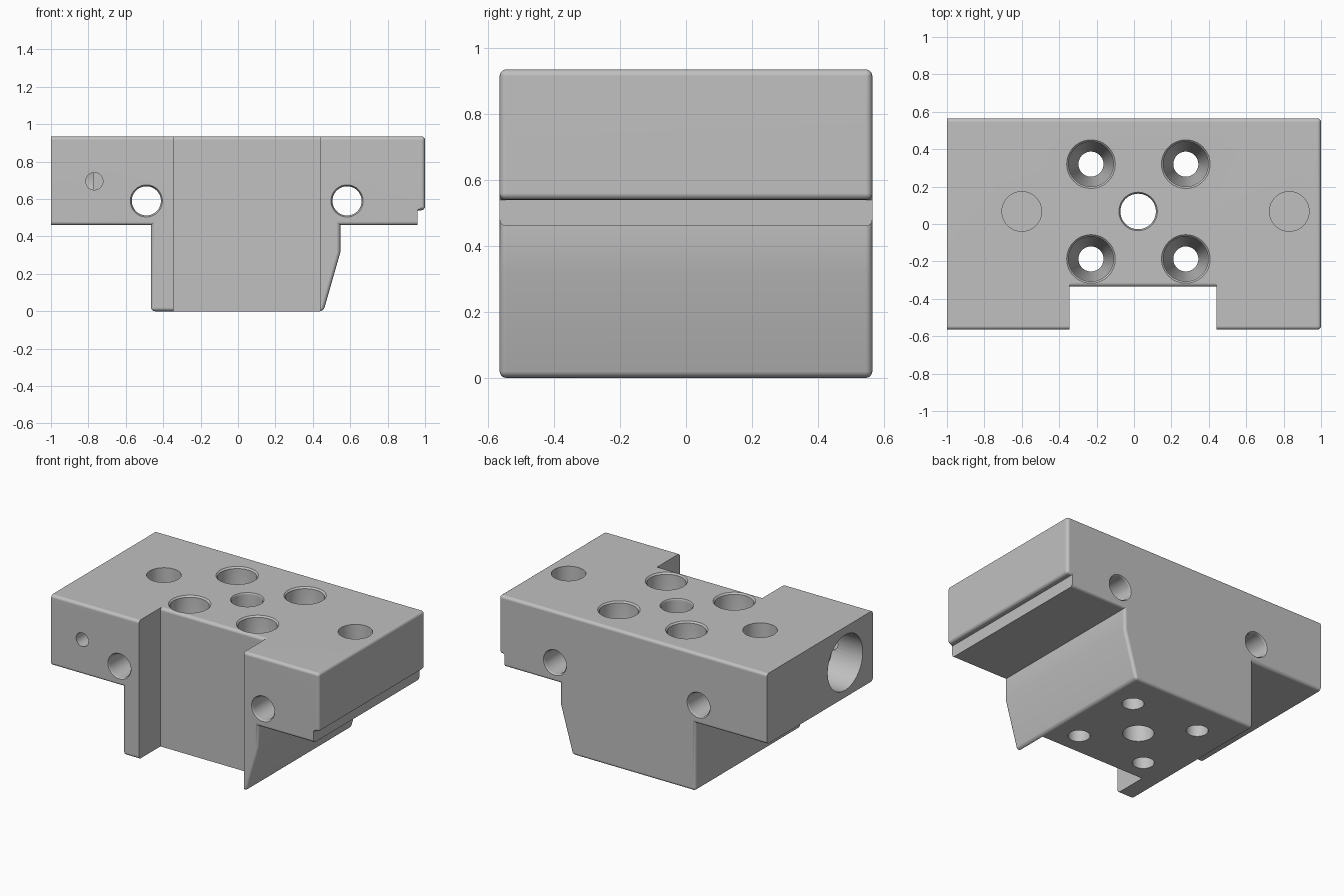
import bpy, bmesh, math
from mathutils import Vector

cube = bpy.data.objects.get("Cube")
if cube:
    bpy.data.objects.remove(cube, do_unlink=True)

HALF_Y = 0.565
TOP = 0.935
ROUND = 0.02

steel = bpy.data.materials.new("steel grey")
steel.use_nodes = True
grey = (0.53, 0.53, 0.53, 1)
steel.diffuse_color = grey
steel.node_tree.nodes["Principled BSDF"].inputs["Base Color"].default_value = grey


def make_object(name, bm):
    bmesh.ops.recalc_face_normals(bm, faces=bm.faces)
    mesh = bpy.data.meshes.new(name)
    bm.to_mesh(mesh)
    bm.free()
    mesh.materials.append(steel)
    obj = bpy.data.objects.new(name, mesh)
    bpy.context.collection.objects.link(obj)
    return obj


def prism(points, shift):
    """Extrude a closed outline along a vector."""
    bm = bmesh.new()
    face = bm.faces.new([bm.verts.new(p) for p in points])
    out = bmesh.ops.extrude_face_region(bm, geom=[face], use_keep_orig=True)
    verts = [g for g in out["geom"] if isinstance(g, bmesh.types.BMVert)]
    bmesh.ops.translate(bm, verts=verts, vec=shift)
    return bm


def bore(start, direction, rings):
    """Turned cutter: rings are (radius, depth) along the direction."""
    bm = bmesh.new()
    turn = Vector(direction).to_track_quat('Z', 'Y')
    n = 48
    loops = []
    for r, d in rings:
        loop = []
        for i in range(n):
            a = math.tau * i / n
            p = Vector((r * math.cos(a), r * math.sin(a), d))
            loop.append(bm.verts.new(Vector(start) + turn @ p))
        loops.append(loop)
    for a, b in zip(loops, loops[1:]):
        for i in range(n):
            j = (i + 1) % n
            bm.faces.new((a[i], a[j], b[j], b[i]))
    bm.faces.new(loops[0])
    bm.faces.new(loops[-1])
    return make_object("bore_cutter", bm)


def cut(body, cutter):
    cutter.hide_render = True
    mod = body.modifiers.new("cut", 'BOOLEAN')
    mod.operation = 'DIFFERENCE'
    mod.solver = 'EXACT'
    mod.object = cutter
    bpy.ops.object.modifier_apply(modifier=mod.name)
    bpy.data.objects.remove(cutter, do_unlink=True)


# Block outline: wide head, stem with a slanted side, small step on one end
outline = [(-1, 0.46), (-0.465, 0.46), (-0.465, 0), (0.457, 0), (0.547, 0.315),
           (0.547, 0.46), (0.96, 0.46), (0.96, 0.54), (1, 0.54), (1, TOP), (-1, TOP)]
bm = prism([(x, -HALF_Y, z) for x, z in outline], (0, 2 * HALF_Y, 0))

# Round the front and back rims and a few long corners
rounded = []
for e in bm.edges:
    a, b = (v.co for v in e.verts)
    mid = (a + b) / 2
    along_y = abs(a.y - b.y) > 0.1
    if along_y:
        keep = mid.z < 0.01 or mid.x > 0.99
    else:
        keep = mid.x > -0.99 and not (0.95 < mid.x < 0.97)
    if keep:
        rounded.append(e)
bmesh.ops.bevel(bm, geom=rounded, offset=ROUND, segments=4, profile=0.5,
                affect='EDGES', clamp_overlap=True)
body = make_object("mounting_block", bm)
bpy.context.view_layer.objects.active = body
body.select_set(True)

# Front notch with a rounded upper edge
NOTCH_Y = -0.335
notch = [(-0.8, -0.2), (NOTCH_Y, -0.2)]
for i in range(5):
    a = math.radians(90 * i / 4)
    notch.append((NOTCH_Y + ROUND * (1 - math.cos(a)), TOP - ROUND * (1 - math.sin(a))))
notch += [(NOTCH_Y + ROUND, 1.1), (-0.8, 1.1)]
cut(body, make_object("notch_cutter",
                      prism([(-0.345, y, z) for y, z in notch], (0.785, 0, 0))))

# Four screw holes with deep counterbores and conical seats
down = (0, 0, -1)
for x in (-0.23, 0.277):
    for y in (0.32, -0.187):
        cut(body, bore((x, y, TOP), down, [(0.13, -0.05), (0.13, 0), (0.12, 0.01),
                                           (0.12, 0.22), (0.067, 0.31), (0.067, 1.1)]))

# Central through hole
cut(body, bore((0.022, 0.067, TOP), down,
               [(0.103, -0.05), (0.103, 0), (0.095, 0.01), (0.095, 1.1)]))

# Blind pockets in the top
for x in (-0.6, 0.83):
    cut(body, bore((x, 0.067, TOP), down, [(0.106, -0.05), (0.106, 0.2)]))

# Cross holes from front to back, chamfered at both ends
depth = 2 * HALF_Y
for x in (-0.49, 0.583):
    cut(body, bore((x, -HALF_Y, 0.59), (0, 1, 0),
                   [(0.086, -0.05), (0.086, 0), (0.078, 0.01), (0.078, depth - 0.01),
                    (0.086, depth), (0.086, depth + 0.05)]))

# Large side pocket and the small hole leading into it
cut(body, bore((-1, -0.27, 0.695), (1, 0, 0), [(0.187, -0.05), (0.187, 0.225)]))
cut(body, bore((-0.768, -HALF_Y, 0.695), (0, 1, 0), [(0.046, -0.05), (0.046, 0.295)]))

# Smooth bores and rounds, crisp flats
bpy.ops.object.shade_smooth_by_angle(angle=math.radians(40))
weighted = body.modifiers.new("flat faces", 'WEIGHTED_NORMAL')
weighted.keep_sharp = True
